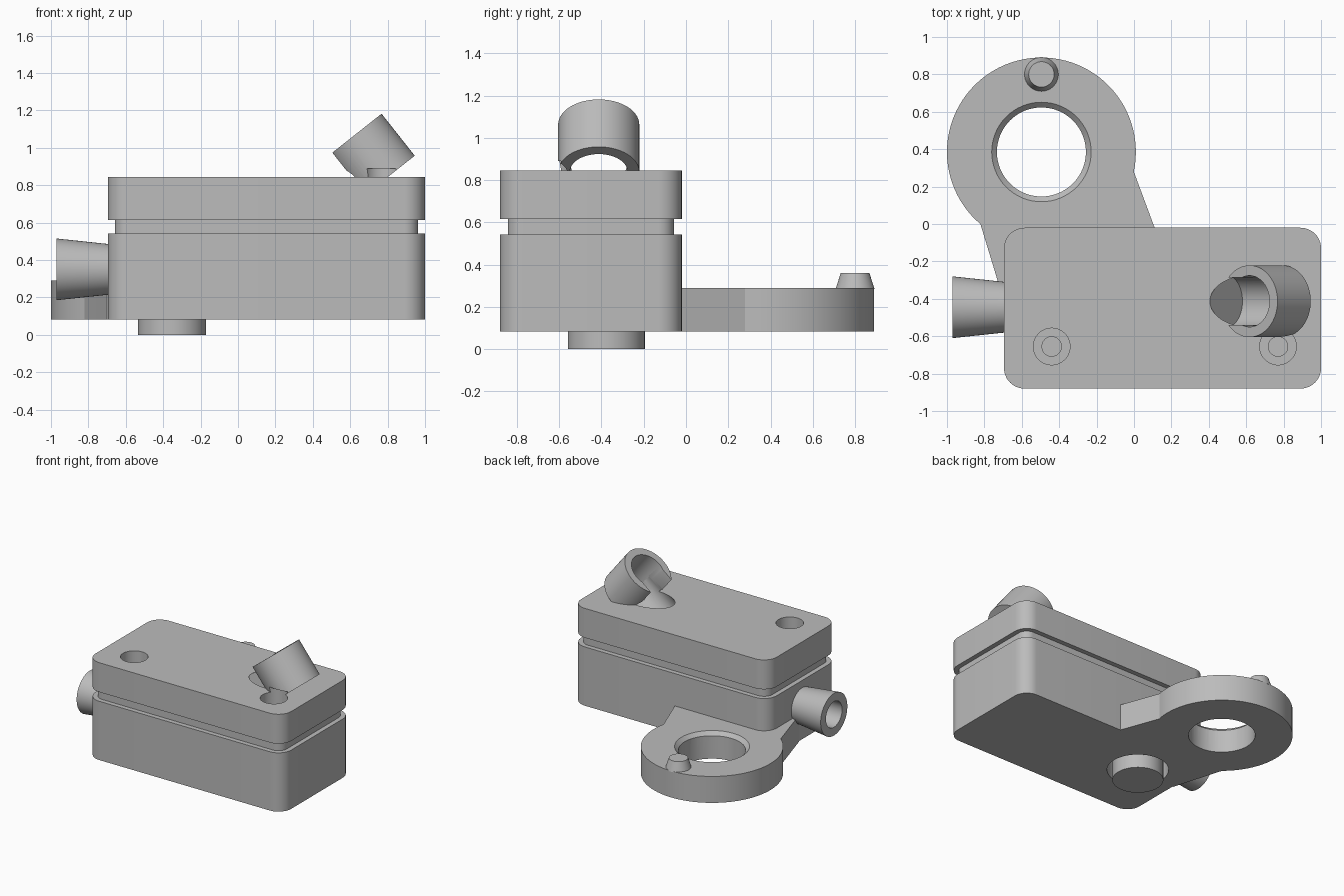
import bpy, bmesh, math
from mathutils import Vector

cube = bpy.data.objects.get("Cube")
if cube:
    bpy.data.objects.remove(cube, do_unlink=True)

grey = bpy.data.materials.new("plain grey")
grey.use_nodes = True
grey.diffuse_color = (0.5, 0.5, 0.5, 1)
grey.node_tree.nodes["Principled BSDF"].inputs["Base Color"].default_value = (0.5, 0.5, 0.5, 1)


def finish(name, bm):
    bmesh.ops.recalc_face_normals(bm, faces=bm.faces[:])
    mesh = bpy.data.meshes.new(name)
    bm.to_mesh(mesh)
    bm.free()
    mesh.materials.append(grey)
    obj = bpy.data.objects.new(name, mesh)
    bpy.context.collection.objects.link(obj)
    return obj


def prism(name, points, sweep):
    """Flat outline swept along a vector."""
    bm = bmesh.new()
    face = bm.faces.new([bm.verts.new(p) for p in points])
    out = bmesh.ops.extrude_face_region(bm, geom=[face])
    moved = [v for v in out["geom"] if isinstance(v, bmesh.types.BMVert)]
    bmesh.ops.translate(bm, verts=moved, vec=sweep)
    return finish(name, bm)


def rod(name, start, end, r0, r1=None):
    """Cylinder or cone between two points."""
    start, end = Vector(start), Vector(end)
    axis = end - start
    bm = bmesh.new()
    bmesh.ops.create_cone(bm, cap_ends=True, segments=64, radius1=r0,
                          radius2=r0 if r1 is None else r1, depth=axis.length)
    turn = axis.to_track_quat("Z", "Y").to_matrix().to_4x4()
    bmesh.ops.transform(bm, matrix=turn, verts=bm.verts[:])
    bmesh.ops.translate(bm, verts=bm.verts[:], vec=(start + end) / 2)
    return finish(name, bm)


def rounded_block(name, z0, z1, inset=0.0):
    radius = 0.11 - inset
    points = []
    for cx, cy, first in ((0.89, -0.13, 0), (-0.585, -0.13, 90),
                          (-0.585, -0.77, 180), (0.89, -0.77, 270)):
        for i in range(13):
            a = math.radians(first + i * 7.5)
            points.append((cx + radius * math.cos(a), cy + radius * math.sin(a), z0))
    return prism(name, points, (0, 0, z1 - z0))


def cut(obj, *cutters):
    for cutter in cutters:
        cutter.hide_render = True
        mod = obj.modifiers.new("cut", "BOOLEAN")
        mod.operation, mod.solver, mod.object = "DIFFERENCE", "EXACT", cutter
    bpy.context.view_layer.update()
    graph = bpy.context.evaluated_depsgraph_get()
    mesh = bpy.data.meshes.new_from_object(obj.evaluated_get(graph))
    obj.modifiers.clear()
    obj.data = mesh


# Stacked housing
lower_case = rounded_block("lower_case", 0.083, 0.543)
neck = rounded_block("neck", 0.543, 0.615, 0.037)
upper_case = rounded_block("upper_case", 0.615, 0.845)

# Plug in a clearance hole under the housing
px, py = -0.352, -0.377
plug_well = rod("plug_well", (px, py, 0), (px, py, 0.23), 0.22)
cut(lower_case, plug_well)
plug = rod("plug", (px, py, 0), (px, py, 0.24), 0.182)

# Flared hollow side spout
spout = rod("spout", (-0.97, -0.445, 0.35), (-0.66, -0.445, 0.35), 0.165, 0.132)
spout_bore = rod("spout_bore", (-1.0, -0.445, 0.35), (-0.7, -0.445, 0.35), 0.1)
cut(spout, spout_bore)

# Arm with a chamfered eye
ex, ey = -0.495, 0.385
outline = []
for i in range(65):
    a = math.radians(-12 + i * 241.8 / 64)
    outline.append((ex + 0.505 * math.cos(a), ey + 0.505 * math.sin(a), 0.083))
outline += [(x, y, 0.083) for x, y in ((-0.73, -0.3), (-0.7, -0.4), (-0.66, -0.4),
                                      (-0.66, -0.1), (0.14, -0.1))]
arm = prism("arm", outline, (0, 0, 0.207))
eye = rod("eye_cutter", (ex, ey, 0), (ex, ey, 0.5), 0.238)
chamfer = rod("chamfer_cutter", (ex, ey, 0.26), (ex, ey, 0.32), 0.236, 0.296)
cut(arm, eye, chamfer)
arm_pin = rod("arm_pin", (ex, 0.8, 0.285), (ex, 0.8, 0.36), 0.092, 0.068)

# Tilted open cup: "along" is its axis, "across" points away from its slot
along = Vector((0.62, 0, -0.785)).normalized()
across = Vector((0.785, 0, 0.62)).normalized()
side = Vector((0, 1, 0))
mouth = Vector((0.617, -0.413, 1.063))
cup = rod("cup", mouth, mouth + along * 0.286, 0.192)
cup_bore = rod("cup_bore", mouth - along * 0.1, mouth + along * 0.287, 0.137)
slot_half = 0.127
corner = mouth - side * slot_half
slot = prism("slot_cutter", [corner - along * 0.1, corner + along * 0.3,
                             corner + along * 0.3 - across * 0.25,
                             corner - along * 0.1 - across * 0.25],
             side * slot_half * 2)
drill_line = mouth + along * 0.18
drill = rod("drill_cutter", drill_line - across * 0.3, drill_line, 0.14)

# Counterbored screw holes
screws = []
for x in (-0.44, 0.77):
    screws.append(rod("counterbore", (x, -0.655, 0.7), (x, -0.655, 0.89), 0.098))
    screws.append(rod("screw_hole", (x, -0.655, 0.64), (x, -0.655, 0.8), 0.052))

cut(cup, cup_bore, slot, drill, screws[2])
cut(upper_case, cup_bore, drill, *screws)

# Remove cutters and shade the parts
for cutter in [plug_well, spout_bore, eye, chamfer, cup_bore, slot, drill] + screws:
    bpy.data.objects.remove(cutter, do_unlink=True)
bpy.ops.object.select_all(action="DESELECT")
for part in (lower_case, neck, upper_case, plug, spout, arm, arm_pin, cup):
    part.select_set(True)
    bpy.context.view_layer.objects.active = part
bpy.ops.object.shade_smooth_by_angle(angle=math.radians(30))
